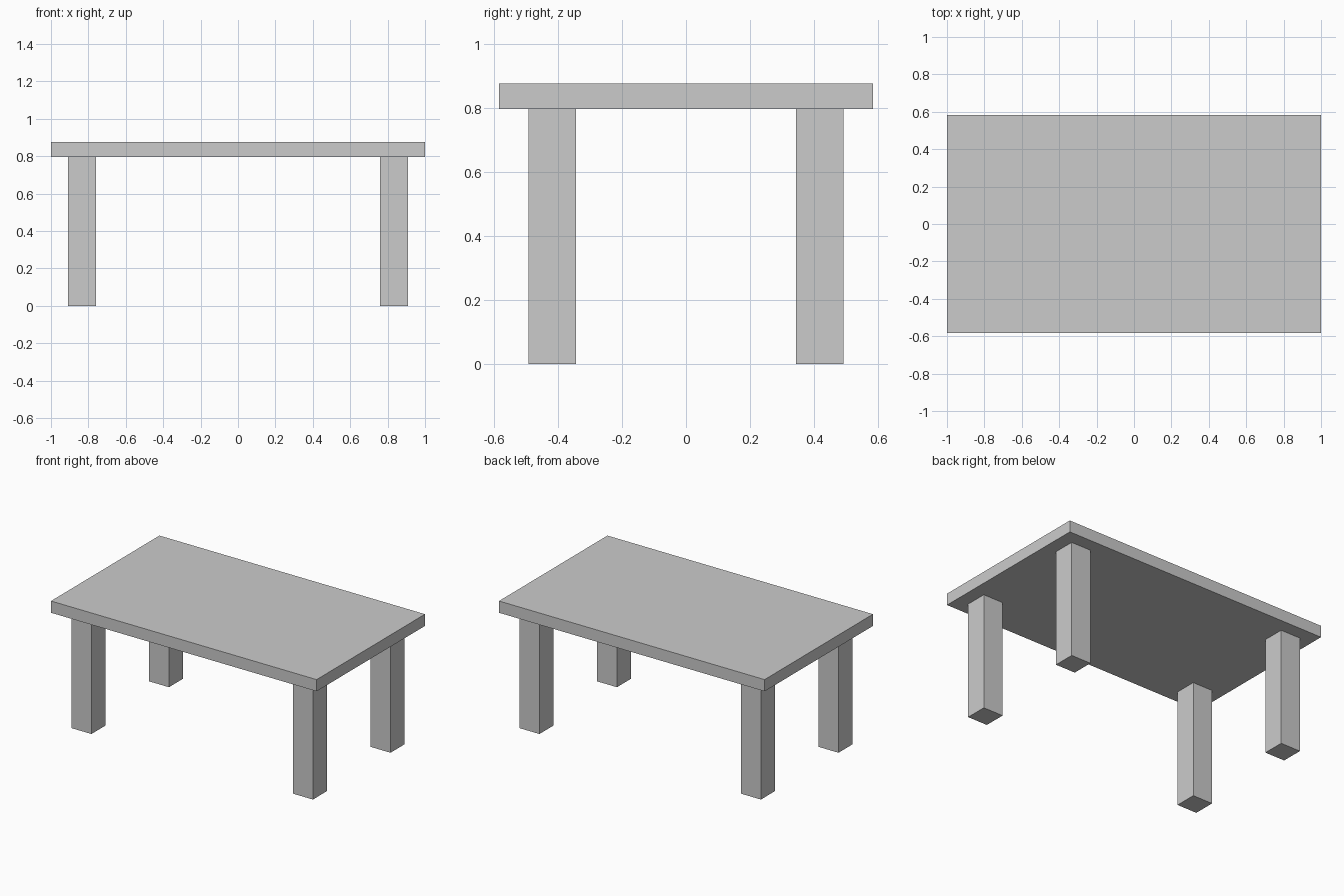
import bpy

if "Cube" in bpy.data.objects:
    bpy.data.objects.remove(bpy.data.objects["Cube"])

TOP_Z, UNDER_Z = 0.876, 0.796
LEG = 0.149


def box(name, center, size):
    bpy.ops.mesh.primitive_cube_add(size=1, location=center)
    obj = bpy.context.object
    obj.name = name
    obj.scale = size
    bpy.ops.object.transform_apply(location=False, rotation=False, scale=True)
    return obj


# Table top slab
box("table_top", (0, 0, (TOP_Z + UNDER_Z) / 2), (2, 1.166, TOP_Z - UNDER_Z))

# Four square legs, inset from the corners
for side, sx in (("left", -1), ("right", 1)):
    for end, sy in (("front", -1), ("back", 1)):
        box(f"{end}_{side}_leg", (sx * 0.834, sy * 0.417, UNDER_Z / 2),
            (LEG, LEG, UNDER_Z))
